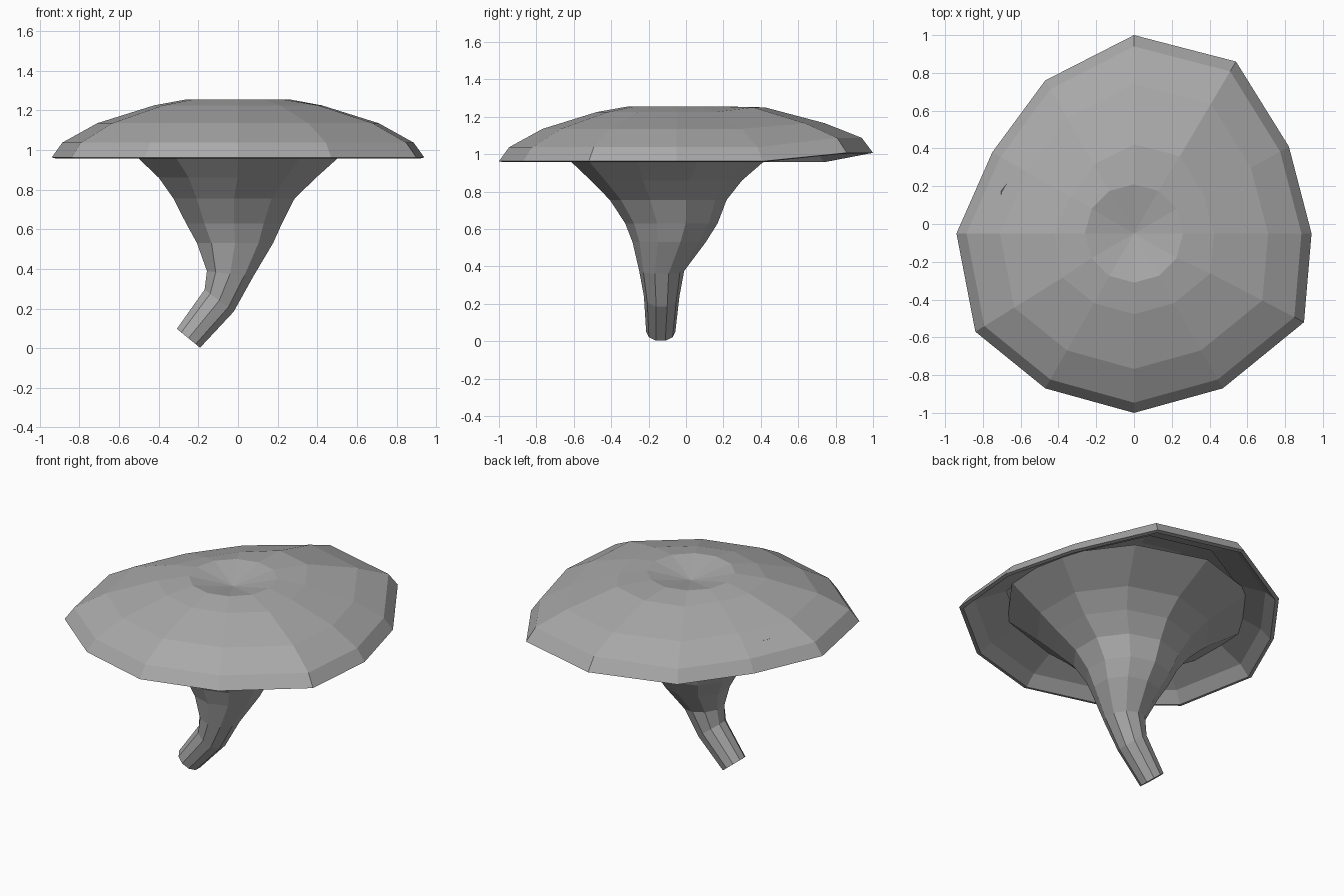
import bpy, bmesh
from math import sin, cos, pi, radians
from mathutils import Vector

old = bpy.data.objects.get("Cube")
if old:
    bpy.data.objects.remove(old, do_unlink=True)

grey = bpy.data.materials.new("stone_grey")
grey.use_nodes = True
colour = (0.4, 0.4, 0.4, 1)
grey.diffuse_color = colour
grey.node_tree.nodes["Principled BSDF"].inputs["Base Color"].default_value = colour


def loft(name, rings, close_start=False, end_point=None):
    """Skin a list of equal-length rings with flat quads."""
    bm = bmesh.new()
    loops = [[bm.verts.new(p) for p in ring] for ring in rings]
    n = len(loops[0])
    for a, b in zip(loops, loops[1:]):
        for i in range(n):
            j = (i + 1) % n
            bm.faces.new((a[i], a[j], b[j], b[i]))
    if close_start:
        bm.faces.new(loops[0][::-1])
    if end_point:
        tip = bm.verts.new(end_point)
        for i in range(n):
            bm.faces.new((loops[-1][i], loops[-1][(i + 1) % n], tip))
    mesh = bpy.data.meshes.new(name)
    bm.to_mesh(mesh)
    bm.free()
    mesh.materials.append(grey)
    ob = bpy.data.objects.new(name, mesh)
    bpy.context.collection.objects.link(ob)
    return ob


# Cap: an irregular twelve-sided rim, scaled up through a domed profile
centre = Vector((0, -0.05, 0))
rim = [(0.94, -0.05), (0.82, 0.41), (0.54, 0.86), (0, 1),
       (-0.47, 0.76), (-0.75, 0.38), (-0.94, -0.05), (-0.84, -0.57),
       (-0.47, -0.87), (0, -1), (0.47, -0.87), (0.9, -0.52)]
lifted = (2, 3)  # the back edge curls up slightly

# (scale, height, lift of the curled edge), from the underside over the lip
cap_profile = [(0.72, 1.105, 0.03), (0.91, 1.02, 0.045), (0.975, 0.957, 0.045),
               (1.0, 0.962, 0.045), (0.943, 1.037, 0.05), (0.755, 1.135, 0.03),
               (0.45, 1.225, 0.025)]
cap_rings = []
for scale, z, lift in cap_profile:
    ring = []
    for i, (x, y) in enumerate(rim):
        p = centre + (Vector((x, y, 0)) - centre) * scale
        p.z = z + (lift if i in lifted else 0)
        ring.append(p)
    cap_rings.append(ring)
# The crown ring is regular and surrounds a shallow dimple
cap_rings.append([centre + Vector((0.26 * cos(i * pi / 6), 0.26 * sin(i * pi / 6), 1.255))
                  for i in range(12)])
loft("mushroom_cap", cap_rings, end_point=(0, -0.05, 1.2))

# Stem: bent foot flaring into a funnel under the cap
# (x, y, z, radius, tilt in degrees)
stem_path = [(-0.25, -0.135, 0.05, 0.078, 40),
             (-0.095, -0.13, 0.24, 0.095, 38),
             (-0.04, -0.13, 0.375, 0.12, 7),
             (-0.015, -0.09, 0.53, 0.196, 0),
             (-0.02, -0.078, 0.63, 0.247, 0),
             (-0.02, -0.095, 0.755, 0.312, 0),
             (-0.003, -0.105, 0.86, 0.405, 0),
             (0, -0.1, 0.955, 0.51, 0),
             (0, -0.05, 1.09, 0.72, 0)]
sides = 10
stem_rings = []
for x, y, z, r, tilt in stem_path:
    t = radians(tilt)
    ring = []
    for i in range(sides):
        a = (i + 0.5) * 2 * pi / sides
        ring.append((x + r * cos(a) * cos(t) * 1.03, y + r * sin(a),
                     z - r * cos(a) * sin(t)))
    stem_rings.append(ring)
loft("mushroom_stem", stem_rings, close_start=True)
